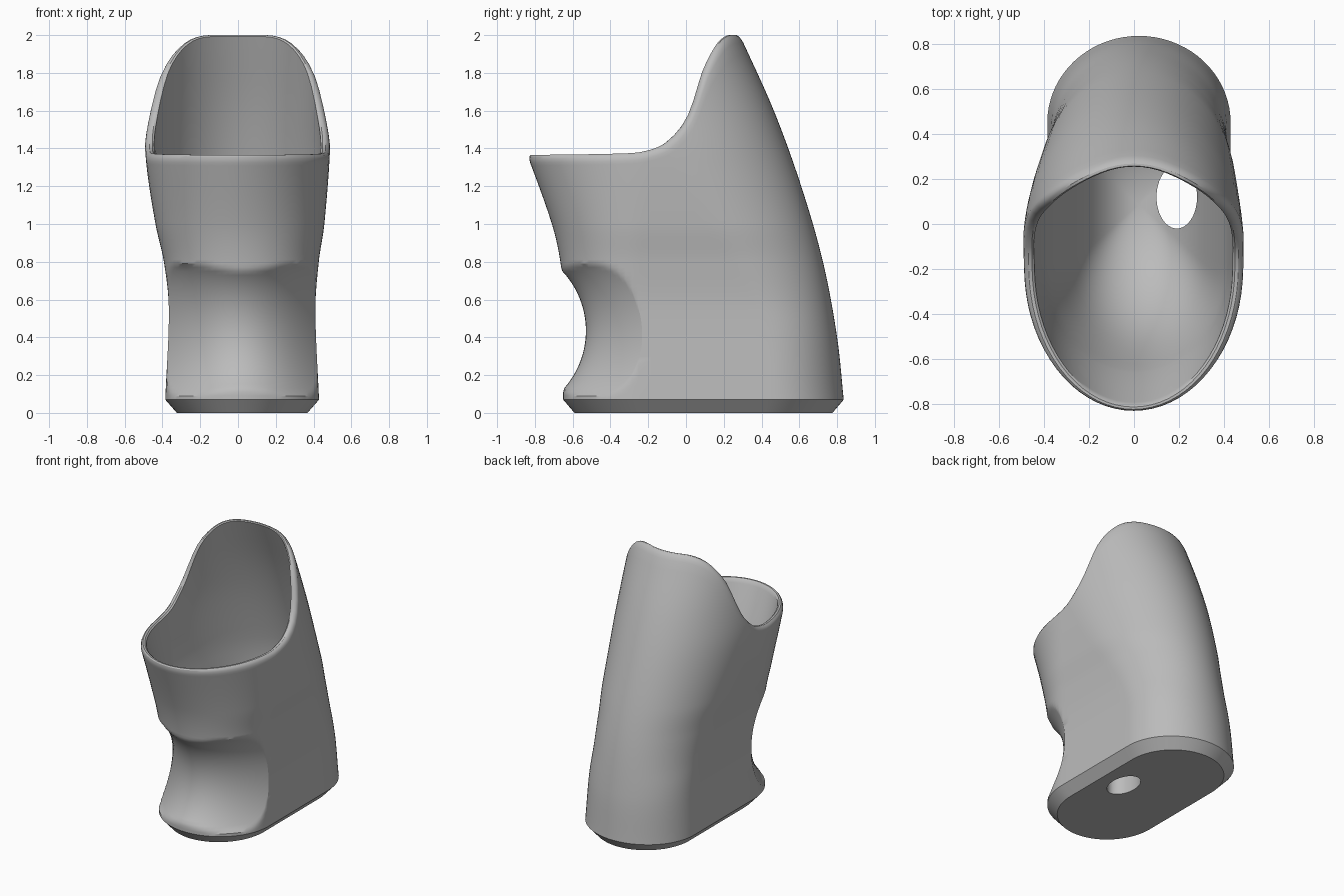
import bpy, bmesh, math

cube = bpy.data.objects.get("Cube")
if cube:
    bpy.data.objects.remove(cube, do_unlink=True)


def curve(points):
    """Smooth interpolation through (position, value) pairs."""
    n = len(points)

    def slope(i):
        a, b = points[max(i - 1, 0)], points[min(i + 1, n - 1)]
        return (b[1] - a[1]) / (b[0] - a[0])

    def value(x):
        x = min(max(x, points[0][0]), points[-1][0])
        i = 0
        while i < n - 2 and x > points[i + 1][0]:
            i += 1
        (x0, y0), (x1, y1) = points[i], points[i + 1]
        h = x1 - x0
        t = (x - x0) / h
        return ((2*t**3 - 3*t**2 + 1) * y0 + (t**3 - 2*t**2 + t) * h * slope(i)
                + (3*t**2 - 2*t**3) * y1 + (t**3 - t**2) * h * slope(i + 1))
    return value


# Profiles by height
back = curve([(0.07, 0.835), (0.4, 0.8), (0.8, 0.725), (1.2, 0.61), (1.6, 0.465), (2, 0.285)])
front = curve([(0.07, -0.65), (0.6, -0.65), (0.8, -0.665), (1, -0.71), (1.37, -0.842), (2, -1.08)])
half_width = curve([(0.07, 0.407), (0.55, 0.388), (0.8, 0.41), (1, 0.447), (1.37, 0.488), (1.6, 0.486), (2, 0.46)])
mid_x = curve([(0.07, 0.022), (0.7, 0.02), (1.37, -0.002), (2, 0)])
front_cap = curve([(0.07, -0.25), (0.7, -0.25), (1.37, -0.2), (2, -0.28)])
back_cap = curve([(0.07, 0.45), (0.5, 0.4), (1.37, -0.08), (2, -0.2)])
# Rim height by depth
rim = curve([(-0.84, 1.365), (-0.3, 1.375), (-0.2, 1.39), (-0.1, 1.435), (0, 1.54),
             (0.05, 1.65), (0.1, 1.8), (0.15, 1.9), (0.2, 1.97), (0.25, 2), (0.3, 2)])

# Columns round the section: two caps joined by straight sides
CAP, SIDE = 36, 10
columns = [(math.pi * i / CAP, 1.0) for i in range(CAP + 1)]
columns += [(math.pi, 1 - i / SIDE) for i in range(1, SIDE)]
columns += [(math.pi + math.pi * i / CAP, 0.0) for i in range(CAP + 1)]
columns += [(math.tau, i / SIDE) for i in range(1, SIDE)]


def section(col, z, fx=1.0, fy=1.0):
    angle, along = col
    c, s = math.cos(angle), math.sin(angle)
    near, far = front_cap(z), back_cap(z)
    reach = far and (back(z) - far if s > 0 else near - front(z))
    y = near + (far - near) * along + reach * s
    centre = (front(z) + back(z)) / 2
    return mid_x(z) + half_width(z) * c * fx, centre + (y - centre) * fy


def scooped(col, z):
    """Outer wall with the finger scoop pressed into the front."""
    x, y = section(col, z)
    dz = z - 0.435
    if abs(dz) < 0.34:
        sag = 0.46 - math.sqrt(0.46**2 - dz * dz)
        y = max(y, -0.53 + 0.28 * ((x - 0.02) / 0.38)**2 - sag)
    return x, y, z


def rim_height(col):
    lo, hi = 1.2, 2.0
    for _ in range(40):
        z = (lo + hi) / 2
        if z < rim(section(col, z)[1]):
            lo = z
        else:
            hi = z
    return lo


FLOOR, BOWL, SPLIT = 0.2, 1.0, 1.1


def column_points(col):
    top = rim_height(col)
    x, y = section(col, 0.07)
    pts = [(0.022 + (x - 0.022) * 0.85, 0.0925 + (y - 0.0925) * 0.92, 0)]
    # Outer wall
    pts += [scooped(col, 0.07 + (SPLIT - 0.07) * i / 50) for i in range(50)]
    pts += [scooped(col, SPLIT + (top - 0.04 - SPLIT) * i / 14) for i in range(15)]
    # Rounded lip
    for inset, drop in ((0.08, 0.022), (0.25, 0.008), (0.5, 0), (0.8, 0), (1, 0.008)):
        z = top - drop
        pts.append((*section(col, z, 1 - 0.1 * inset, 1 - 0.05 * inset), z))
    # Inner wall
    for i in range(1, 13):
        z = top + (BOWL - top) * i / 12
        pts.append((*section(col, z, 0.9, 0.95 - 0.04 * i / 12), z))
    # Rounded bottom of the cavity
    for i in range(1, 14):
        a = math.pi / 2 * i / 14
        z = BOWL - (BOWL - FLOOR) * math.sin(a)
        pts.append((*section(col, z, 0.9 * math.cos(a), 0.91 * math.cos(a)), z))
    return pts


bm = bmesh.new()
grid = [[bm.verts.new(p) for p in column_points(col)] for col in columns]
for a, b in zip(grid, grid[1:] + grid[:1]):
    for j in range(len(a) - 1):
        bm.faces.new((a[j], b[j], b[j + 1], a[j + 1]))
bm.faces.new([c[0] for c in reversed(grid)])
pole = bm.verts.new((0.022, (front(FLOOR) + back(FLOOR)) / 2, FLOOR))
for a, b in zip(grid, grid[1:] + grid[:1]):
    bm.faces.new((a[-1], b[-1], pole))
bmesh.ops.recalc_face_normals(bm, faces=bm.faces)
mesh = bpy.data.meshes.new("holder_body")
bm.to_mesh(mesh)
bm.free()
body = bpy.data.objects.new("holder_body", mesh)
bpy.context.collection.objects.link(body)

grey = bpy.data.materials.new("plain_grey")
grey.use_nodes = True
colour = (0.5, 0.5, 0.5, 1)
grey.diffuse_color = colour
grey.node_tree.nodes["Principled BSDF"].inputs["Base Color"].default_value = colour
mesh.materials.append(grey)

# Oval drain hole through the base
bpy.ops.mesh.primitive_cylinder_add(vertices=48, radius=1, depth=0.8, location=(0.19, 0.12, 0.1))
cutter = bpy.context.object
cutter.name = "drain_hole_cutter"
cutter.scale = (0.09, 0.14, 1)
cutter.hide_render = True
cutter.data.materials.append(grey)
drain = body.modifiers.new("drain_hole", 'BOOLEAN')
drain.operation = 'DIFFERENCE'
drain.solver = 'EXACT'
drain.object = cutter

bpy.ops.object.select_all(action='DESELECT')
body.select_set(True)
bpy.context.view_layer.objects.active = body
bpy.ops.object.modifier_apply(modifier="drain_hole")
bpy.data.objects.remove(cutter, do_unlink=True)
bpy.ops.object.shade_smooth_by_angle(angle=math.radians(32))
